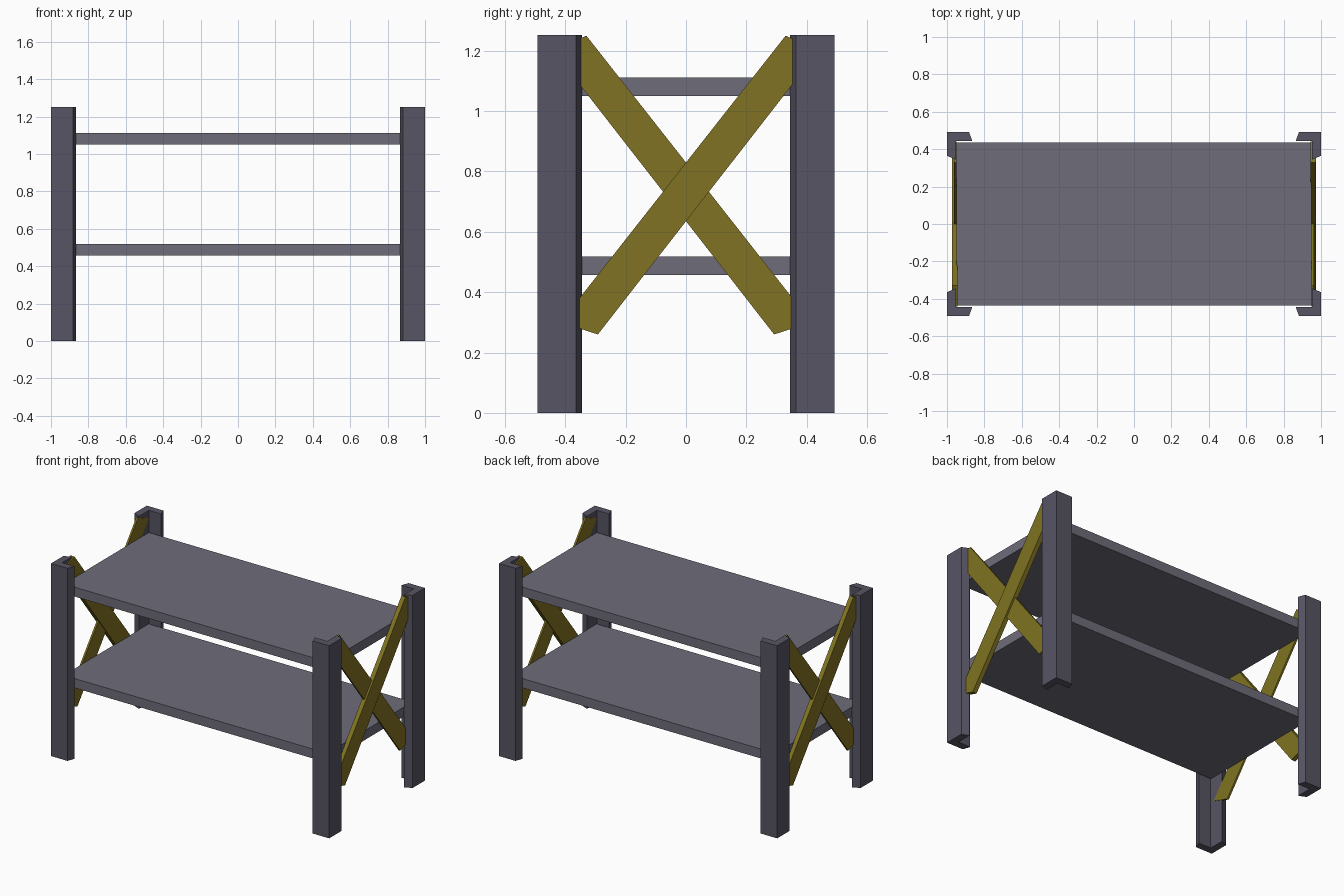
import bpy, bmesh
from mathutils import Vector

if "Cube" in bpy.data.objects:
    bpy.data.objects.remove(bpy.data.objects["Cube"])


def material(name, rgb):
    mat = bpy.data.materials.new(name)
    mat.diffuse_color = (*rgb, 1)
    mat.use_nodes = True
    mat.node_tree.nodes["Principled BSDF"].inputs["Base Color"].default_value = mat.diffuse_color
    return mat


def prism(name, pts, extrude, mat):
    """Extrude a closed outline of 3D points along a vector."""
    bm = bmesh.new()
    face = bm.faces.new([bm.verts.new(p) for p in pts])
    res = bmesh.ops.extrude_face_region(bm, geom=[face], use_keep_orig=True)
    moved = [v for v in res["geom"] if isinstance(v, bmesh.types.BMVert)]
    bmesh.ops.translate(bm, verts=moved, vec=Vector(extrude))
    bmesh.ops.recalc_face_normals(bm, faces=bm.faces)
    mesh = bpy.data.meshes.new(name)
    bm.to_mesh(mesh)
    bm.free()
    obj = bpy.data.objects.new(name, mesh)
    bpy.context.collection.objects.link(obj)
    mesh.materials.append(mat)
    return obj


brass = material("olive_brass", (0.216, 0.171, 0.016))
dark = material("dark_steel", (0.095, 0.090, 0.125))
steel = material("shelf_steel", (0.156, 0.150, 0.190))

# Corner legs: L-shaped angle section with bevelled flange ends
L = [(1, 0.492), (0.882, 0.492), (0.865, 0.445), (0.953, 0.445),
     (0.953, 0.345), (1, 0.364)]
for sx, side in ((-1, "left"), (1, "right")):
    for sy, end in ((-1, "front"), (1, "back")):
        prism(f"{end}_{side}_leg", [(sx * x, sy * y, 0) for x, y in L],
              (0, 0, 1.252), dark)

# Two flat shelves
for name, z in (("lower_shelf", 0.457), ("upper_shelf", 1.051)):
    prism(name, [(-0.948, -0.437, z), (0.948, -0.437, z),
                 (0.948, 0.437, z), (-0.948, 0.437, z)], (0, 0, 0.061), steel)

# Crossed end braces: a thick one wrapping a thin one at the crossing,
# the second end turned half a circle about z
brace = [(-0.292, 0.26), (0.442, 1.203), (0.33, 1.25), (-0.416, 0.30)]
for s, side in ((1, "right"), (-1, "left")):
    prism(f"{side}_thick_brace", [(s * 0.945, s * y, z) for y, z in brace],
          (s * 0.029, 0, 0), brass)
    prism(f"{side}_thin_brace", [(s * 0.950, -s * y, z) for y, z in brace],
          (s * 0.012, 0, 0), brass)
